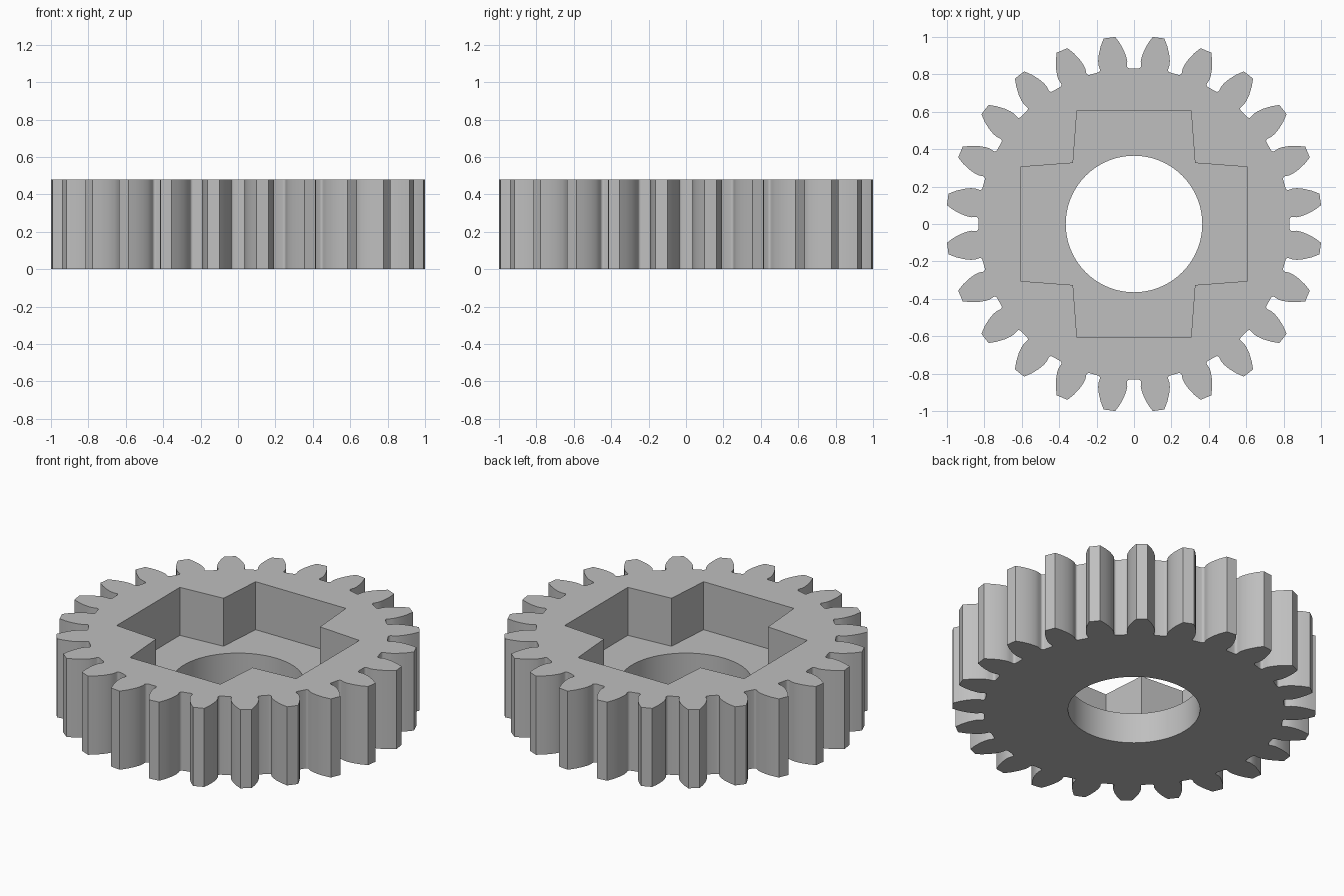
import bpy, bmesh, math
from mathutils import Matrix, Vector

if "Cube" in bpy.data.objects:
    bpy.data.objects.remove(bpy.data.objects["Cube"])

TEETH = 24
HEIGHT, FLOOR = 0.48, 0.187
HOLE_RADIUS = 0.365

# Half of one tooth gap, centred on +y: root, fillet, then flank up to the tip
half = [(0.0, 0.832)]
for i in range(5):
    a = math.radians(-90 + 22.5 * i)
    half.append((0.024 + 0.014 * math.cos(a), 0.846 + 0.014 * math.sin(a)))
half += [(0.036, 0.868), (0.041, 0.893), (0.053, 0.925), (0.074, 0.964), (0.1, 1.0)]
gap = [(-x, y) for x, y in reversed(half[1:])] + half

# Tooth outline: the gap repeated around the centre
outline = []
for k in range(TEETH):
    turn = Matrix.Rotation(-2 * math.pi * k / TEETH, 2)
    outline += [turn @ Vector(p) for p in gap]

# Cross-shaped pocket outline with slightly tapered arms
pocket = []
for k in range(4):
    turn = Matrix.Rotation(-math.pi / 2 * k, 2)
    pocket += [turn @ Vector(p) for p in ((-0.305, 0.606), (0.305, 0.606), (0.326, 0.326))]

# Round bore outline
bore = [Vector((HOLE_RADIUS * math.sin(a), HOLE_RADIUS * math.cos(a)))
        for a in (2 * math.pi * i / 72 for i in range(72))]

bm = bmesh.new()


def ring(points, z):
    verts = [bm.verts.new((p.x, p.y, z)) for p in points]
    return verts, [bm.edges.new((verts[i - 1], verts[i])) for i in range(len(verts))]


def wall(points, z0, z1):
    """Vertical wall along an outline; returns its lower and upper edges."""
    (low, low_edges), (high, high_edges) = ring(points, z0), ring(points, z1)
    for i in range(len(low)):
        bm.faces.new((low[i - 1], low[i], high[i], high[i - 1]))
    return low_edges, high_edges


def cap(edges):
    """Flat face between an outer and an inner outline."""
    bmesh.ops.triangle_fill(bm, use_beauty=True, use_dissolve=False,
                            edges=edges, normal=(0, 0, 1))


rim_low, rim_high = wall(outline, 0, HEIGHT)
bore_low, bore_high = wall(bore, 0, FLOOR)
pocket_floor, pocket_high = wall(pocket, FLOOR, HEIGHT)

cap(rim_low + bore_low)          # underside
cap(bore_high + pocket_floor)    # pocket floor
cap(rim_high + pocket_high)      # top face
bmesh.ops.recalc_face_normals(bm, faces=bm.faces)

mesh = bpy.data.meshes.new("gear")
bm.to_mesh(mesh)
bm.free()
gear = bpy.data.objects.new("gear", mesh)
bpy.context.collection.objects.link(gear)

grey = bpy.data.materials.new("grey")
grey.diffuse_color = (0.52, 0.52, 0.52, 1)
grey.use_nodes = True
grey.node_tree.nodes["Principled BSDF"].inputs["Base Color"].default_value = grey.diffuse_color
mesh.materials.append(grey)

bpy.context.view_layer.objects.active = gear
gear.select_set(True)
bpy.ops.object.shade_smooth_by_angle(angle=math.radians(35))
